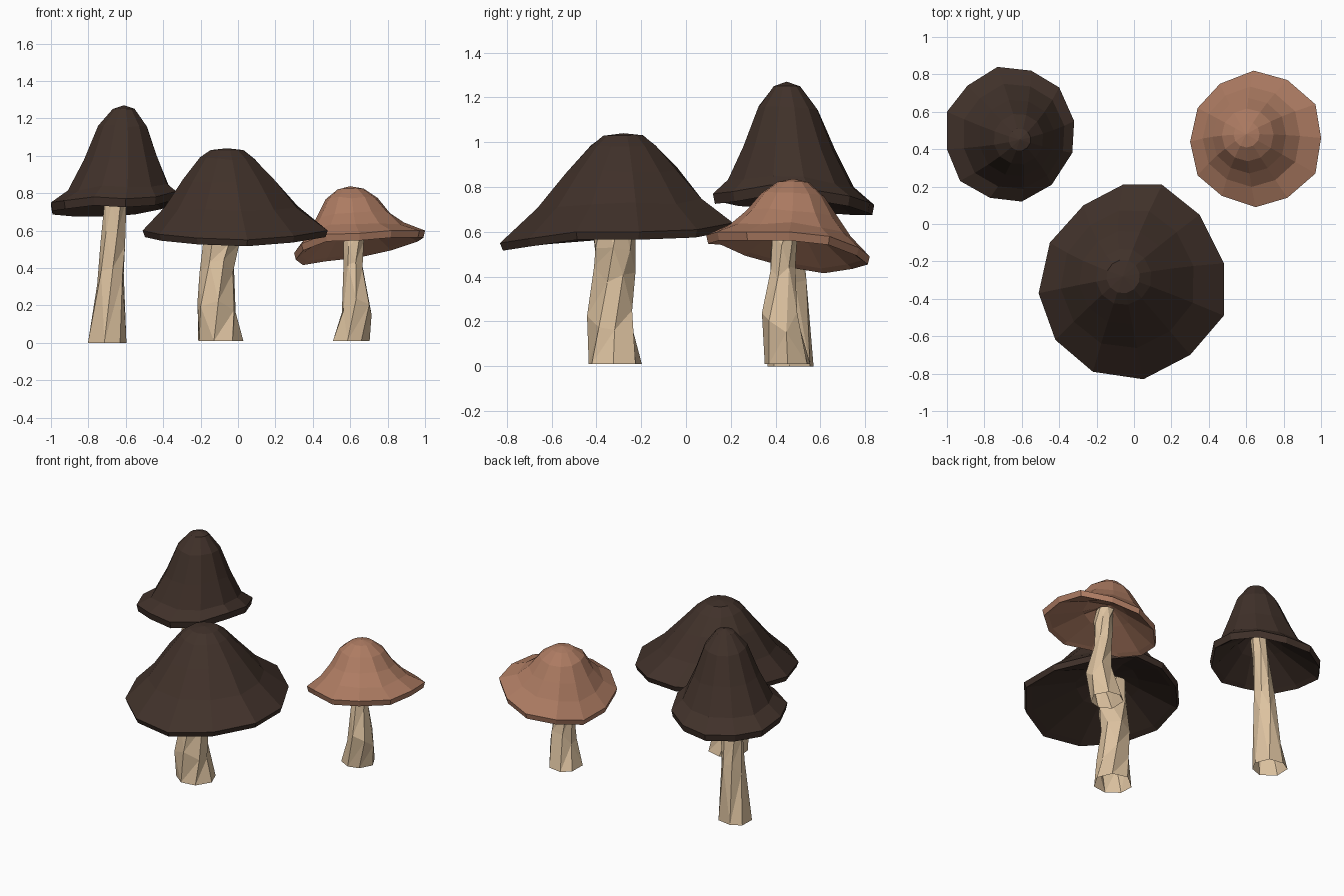
import bpy, bmesh, random
from math import cos, sin, radians, tau
from mathutils import Vector

if "Cube" in bpy.data.objects:
    bpy.data.objects.remove(bpy.data.objects["Cube"], do_unlink=True)


def material(name, rgb):
    mat = bpy.data.materials.new(name)
    mat.use_nodes = True
    colour = (*rgb, 1)
    mat.diffuse_color = colour
    mat.node_tree.nodes["Principled BSDF"].inputs["Base Color"].default_value = colour
    return mat


DARK = material("dark brown", (0.052, 0.031, 0.023))
TAN = material("reddish tan", (0.42, 0.2, 0.123))
CREAM = material("cream", (0.72, 0.54, 0.35))


def finish(bm, name, mat):
    bmesh.ops.recalc_face_normals(bm, faces=bm.faces)
    mesh = bpy.data.meshes.new(name)
    bm.to_mesh(mesh)
    bm.free()
    mesh.materials.append(mat)
    bpy.context.collection.objects.link(bpy.data.objects.new(name, mesh))


def bridge(bm, a, b):
    n = len(a)
    for i in range(n):
        j = (i + 1) % n
        bm.faces.new((a[i], a[j], b[j], b[i]))


def fan(bm, ring, tip):
    n = len(ring)
    for i in range(n):
        bm.faces.new((ring[i], ring[(i + 1) % n], tip))


def cap(name, mat, apex, rings, rim, thickness, hollow, turn):
    """Bell flowing from round rings to an uneven rim, hollow underneath."""
    rng = random.Random(4)
    bm = bmesh.new()
    top = Vector(apex)
    rim = [Vector(p) for p in rim]
    n = len(rim)
    mean = sum(rim, Vector()) / n
    rim_r = sum((p - mean).xy.length for p in rim) / n
    loops = []

    # outer bell: rings take on more of the rim's unevenness as they widen
    for k, (r, z) in enumerate(rings):
        f = (r / rim_r) ** 2
        loop = []
        for i, p in enumerate(rim):
            a = radians(turn) + tau * i / n
            out = Vector((cos(a), sin(a), 0))
            even = Vector((top.x, top.y, z)) + out * r
            shift = p - Vector((top.x, top.y, mean.z)) - out * rim_r
            lift = rng.uniform(-0.008, 0.008) if k else 0
            loop.append(bm.verts.new(even + shift * f + Vector((0, 0, lift))))
        loops.append(loop)
    loops.append([bm.verts.new(p) for p in rim])

    # lip, inner edge and creased underside
    inner_tip = Vector((top.x, top.y, mean.z + hollow))
    for scale, drop in ((0.975, thickness), (0.9, thickness * 0.6)):
        loops.append([bm.verts.new(mean + (p - mean) * scale - Vector((0, 0, drop)))
                      for p in rim])
    loops.append([bm.verts.new(v.co.lerp(inner_tip, 0.55)
                               + Vector((0, 0, rng.uniform(-0.02, 0.02))))
                  for v in loops[-1]])
    for a, b in zip(loops, loops[1:]):
        bridge(bm, a, b)
    fan(bm, loops[0], bm.verts.new(top))
    fan(bm, loops[-1], bm.verts.new(inner_tip))
    finish(bm, name, mat)


def stem(name, levels, seed, sides=7):
    """Faceted, slightly twisted open tube through (x, y, z, radius) levels."""
    rng = random.Random(seed)
    bm = bmesh.new()
    loops = []
    for k, (x, y, z, r) in enumerate(levels):
        loop = []
        for i in range(sides):
            a = tau * (i + 0.3 * k + rng.uniform(-0.15, 0.15)) / sides
            rr = r * rng.uniform(0.96, 1.08)
            dz = rng.uniform(-0.05, 0.05) if 0 < k < len(levels) - 1 else 0
            loop.append(bm.verts.new((x + rr * cos(a), y + rr * sin(a), z + dz)))
        loops.append(loop)
    for a, b in zip(loops, loops[1:]):
        bridge(bm, a, b)
    bmesh.ops.triangulate(bm, faces=bm.faces)
    finish(bm, name, CREAM)


# tall mushroom
cap("tall_cap", DARK, (-0.61, 0.45, 1.27),
    [(0.06, 1.25), (0.135, 1.155), (0.205, 0.975), (0.28, 0.82)],
    [(-0.32, 0.55, 0.79), (-0.4, 0.73, 0.76), (-0.55, 0.82, 0.73),
     (-0.73, 0.84, 0.72), (-0.89, 0.74, 0.72), (-1, 0.6, 0.73),
     (-1, 0.4, 0.75), (-0.93, 0.23, 0.76), (-0.77, 0.14, 0.78),
     (-0.6, 0.12, 0.77), (-0.44, 0.21, 0.78), (-0.33, 0.38, 0.81)],
    0.045, 0.2, 13)
stem("tall_stem", [(-0.705, 0.47, 0, 0.106), (-0.68, 0.465, 0.36, 0.074),
                   (-0.67, 0.455, 0.55, 0.065), (-0.65, 0.45, 0.76, 0.056),
                   (-0.63, 0.45, 0.9, 0.05)], 3)

# wide mushroom
cap("wide_cap", DARK, (-0.06, -0.28, 1.04),
    [(0.09, 1.03), (0.15, 0.985), (0.25, 0.87), (0.365, 0.725)],
    [(0.48, -0.21, 0.6), (0.35, 0.05, 0.61), (0.15, 0.21, 0.64),
     (-0.06, 0.21, 0.63), (-0.27, 0.1, 0.62), (-0.45, -0.1, 0.62),
     (-0.51, -0.37, 0.6), (-0.42, -0.62, 0.58), (-0.22, -0.79, 0.56),
     (0.05, -0.83, 0.55), (0.3, -0.7, 0.57), (0.48, -0.49, 0.6)],
    0.035, 0.17, 11)
stem("wide_stem", [(-0.1, -0.315, 0.01, 0.12), (-0.115, -0.335, 0.21, 0.105),
                   (-0.11, -0.32, 0.41, 0.09), (-0.095, -0.32, 0.56, 0.095),
                   (-0.08, -0.3, 0.72, 0.085)], 8)

# small mushroom
cap("small_cap", TAN, (0.6, 0.48, 0.837),
    [(0.07, 0.822), (0.14, 0.77), (0.2, 0.68), (0.265, 0.605)],
    [(1, 0.46, 0.6), (0.97, 0.64, 0.58), (0.82, 0.77, 0.53),
     (0.64, 0.82, 0.49), (0.46, 0.75, 0.47), (0.34, 0.62, 0.45),
     (0.3, 0.44, 0.48), (0.34, 0.26, 0.53), (0.47, 0.15, 0.58),
     (0.65, 0.09, 0.585), (0.82, 0.14, 0.6), (0.97, 0.27, 0.6)],
    0.037, 0.14, 1)
stem("small_stem", [(0.597, 0.45, 0.01, 0.102), (0.635, 0.425, 0.2, 0.08),
                    (0.615, 0.43, 0.4, 0.054), (0.615, 0.435, 0.54, 0.058),
                    (0.61, 0.45, 0.65, 0.055)], 5)
